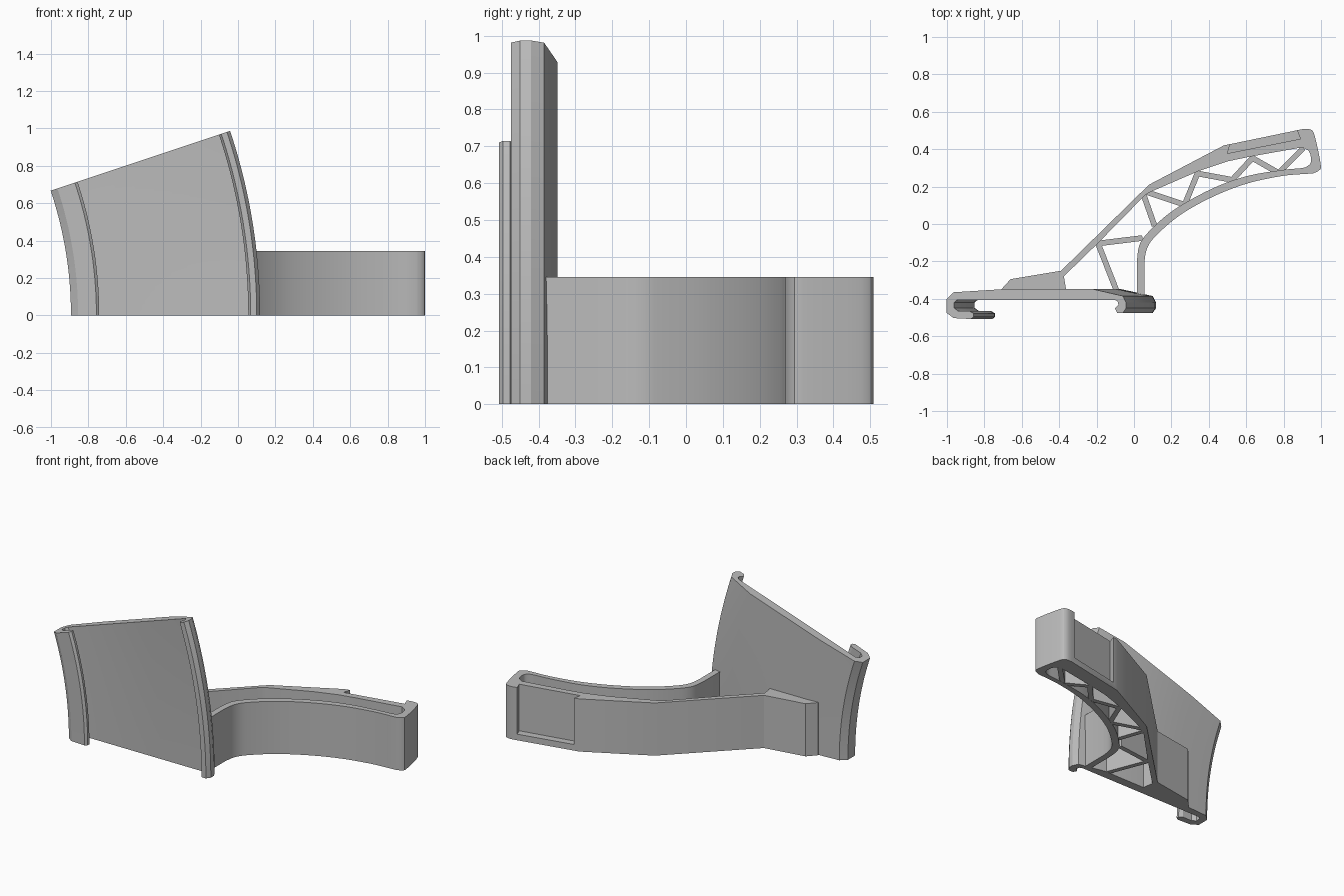
import bpy, bmesh, math
from mathutils import Vector

if "Cube" in bpy.data.objects:
    bpy.data.objects.remove(bpy.data.objects["Cube"], do_unlink=True)

grey = bpy.data.materials.new("plain_grey")
grey.use_nodes = True
COLOUR = (0.5, 0.5, 0.5, 1)
grey.diffuse_color = COLOUR
grey.node_tree.nodes["Principled BSDF"].inputs["Base Color"].default_value = COLOUR

ARM_H = 0.345


def finish(name, bm, angle=25):
    bmesh.ops.recalc_face_normals(bm, faces=bm.faces)
    mesh = bpy.data.meshes.new(name)
    bm.to_mesh(mesh)
    bm.free()
    mesh.materials.append(grey)
    ob = bpy.data.objects.new(name, mesh)
    bpy.context.collection.objects.link(ob)
    bpy.ops.object.select_all(action="DESELECT")
    ob.select_set(True)
    bpy.context.view_layer.objects.active = ob
    bpy.ops.object.shade_smooth_by_angle(angle=math.radians(angle))
    return ob


def outline(bm, points, z=0):
    return bm.faces.new([bm.verts.new((x, y, z)) for x, y in points])


def prism(name, points, z0, z1):
    bm = bmesh.new()
    face = outline(bm, points, z0)
    top = bmesh.ops.extrude_face_region(bm, geom=[face])["geom"]
    bmesh.ops.translate(bm, vec=(0, 0, z1 - z0),
                        verts=[v for v in top if isinstance(v, bmesh.types.BMVert)])
    return finish(name, bm)


def smooth_path(points, steps=6):
    # Catmull-Rom curve through the points
    p = [Vector(q) for q in [points[0]] + points + [points[-1]]]
    out = []
    for a, b, c, d in zip(p, p[1:], p[2:], p[3:]):
        for i in range(steps):
            t = i / steps
            out.append((b * 2 + (c - a) * t + (a * 2 - b * 5 + c * 4 - d) * t**2
                        + (b * 3 - a - c * 3 + d) * t**3) / 2)
    return [tuple(v) for v in out] + [points[-1]]


# Curved panel with a hooked lip on one edge and a grip rail on the other
section = [
    (-0.893, -0.40), (-0.855, -0.365), (-0.60, -0.35), (-0.07, -0.348),
    (0.10, -0.385), (0.118, -0.42), (0.118, -0.45), (0.10, -0.475),
    (0.068, -0.475), (0.055, -0.452), (0.075, -0.432), (0.07, -0.412), (0.05, -0.405),
    (-0.835, -0.405), (-0.852, -0.42), (-0.852, -0.448), (-0.83, -0.465),
    (-0.765, -0.465), (-0.742, -0.478), (-0.742, -0.496), (-0.757, -0.508),
    (-0.855, -0.503), (-0.893, -0.475)]
bm = bmesh.new()
face = outline(bm, section)
bmesh.ops.spin(bm, geom=[face] + face.edges[:] + face.verts[:], cent=(-3, 0, 0),
               axis=(0, 1, 0), angle=-0.322, steps=24, use_duplicate=False)
finish("curved_panel", bm)

# Hollow arm: foot, outer beam, rounded tip and inner curved beam in one outline
foot_and_back = [(-0.36, -0.37), (-0.71, -0.37), (-0.71, -0.35), (-0.66, -0.295),
                 (-0.39, -0.25), (0.08, 0.21), (0.48, 0.42)]
tip = smooth_path([(0.90, 0.507), (0.94, 0.506), (0.965, 0.475),
                   (0.998, 0.32), (0.99, 0.287), (0.955, 0.27)], 4)
under = smooth_path([(0.90, 0.267), (0.78, 0.255), (0.60, 0.215), (0.42, 0.145),
                     (0.25, 0.05), (0.12, -0.06), (0.07, -0.13), (0.055, -0.21)])
over = smooth_path([(0.015, -0.21), (0.03, -0.11), (0.09, -0.03), (0.22, 0.08),
                    (0.42, 0.19), (0.60, 0.255), (0.78, 0.287), (0.89, 0.298)])
pocket_end = smooth_path([(0.915, 0.302), (0.945, 0.328), (0.938, 0.385), (0.90, 0.41)], 4)
beam_inside = [(0.62, 0.36), (0.50, 0.335), (0.35, 0.285), (0.085, 0.17), (0.06, 0.155),
               (-0.19, -0.10), (-0.375, -0.28)]
arm = prism("arm", foot_and_back + tip + under + [(0.055, -0.385), (0.015, -0.385)]
            + over + pocket_end + beam_inside, 0, ARM_H)

# Dovetail slot in the back of the arm, open at the top
cutter = prism("slot_cutter", [(0.50, 0.378), (0.89, 0.455), (0.85, 0.56), (0.53, 0.49)],
               0.04, ARM_H + 0.1)
cutter.hide_render = True
cutter.hide_viewport = True
cut = arm.modifiers.new("slot", "BOOLEAN")
cut.operation = "DIFFERENCE"
cut.solver = "EXACT"
cut.object = cutter

# Half-height bracing between the beams
braces = [((-0.20, -0.105), (0.045, -0.075)), ((-0.19, -0.11), (-0.09, -0.365)),
          ((0.05, 0.16), (0.11, -0.01)), ((0.07, 0.17), (0.28, 0.10)),
          ((0.27, 0.10), (0.345, 0.285)), ((0.34, 0.27), (0.53, 0.235)),
          ((0.52, 0.23), (0.64, 0.36)), ((0.62, 0.36), (0.77, 0.275)),
          ((0.78, 0.28), (0.905, 0.405))]
for i, (a, b) in enumerate(braces):
    a, b = Vector(a), Vector(b)
    d = (b - a).normalized() * 0.015
    n = Vector((-d.y, d.x))
    prism(f"brace_{i + 1}", [a + n, b + n, b - n, a - n], 0.001, ARM_H / 2)
